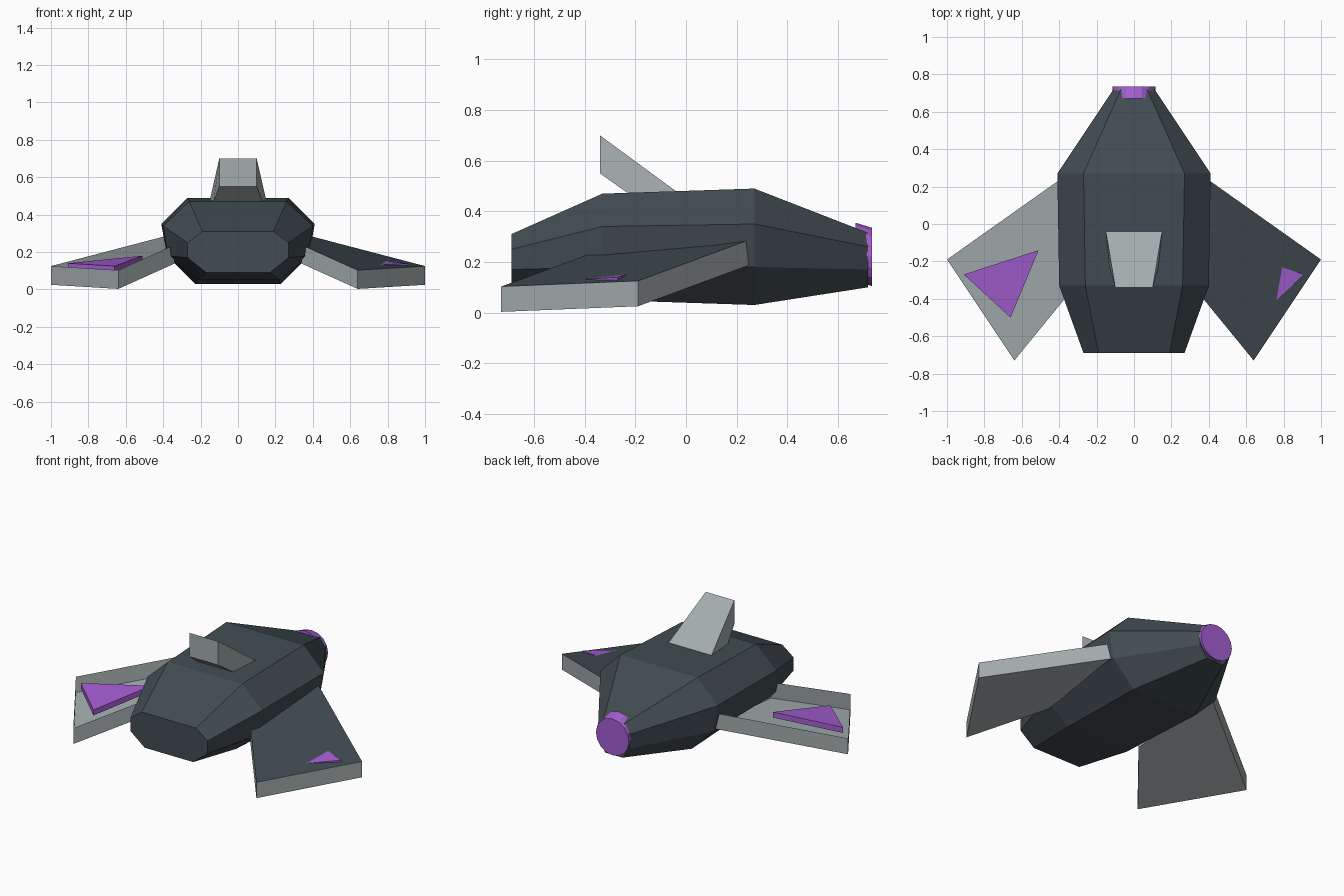
import bpy
import math

if "Cube" in bpy.data.objects:
    bpy.data.objects.remove(bpy.data.objects["Cube"], do_unlink=True)


def material(name, colour):
    mat = bpy.data.materials.new(name)
    mat.use_nodes = True
    mat.diffuse_color = (*colour, 1)
    mat.node_tree.nodes["Principled BSDF"].inputs["Base Color"].default_value = (*colour, 1)
    return mat


SLATE = material("dark_slate", (0.053, 0.073, 0.083))
GREY = material("light_grey", (0.37, 0.42, 0.425))
PURPLE = material("purple", (0.37, 0.112, 0.63))


def loft(name, rings, mats, first_cap=True, last_cap=True):
    """Join matching rings of points with quads, capping the ends."""
    n = len(rings[0])
    verts = [p for ring in rings for p in ring]
    faces = []
    for r in range(len(rings) - 1):
        for i in range(n):
            j = (i + 1) % n
            faces.append((r * n + i, r * n + j, (r + 1) * n + j, (r + 1) * n + i))
    if first_cap:
        faces.append(tuple(reversed(range(n))))
    if last_cap:
        faces.append(tuple(range(len(verts) - n, len(verts))))
    mesh = bpy.data.meshes.new(name)
    mesh.from_pydata(verts, [], faces)
    for mat in mats:
        mesh.materials.append(mat)
    mesh.update()
    obj = bpy.data.objects.new(name, mesh)
    bpy.context.collection.objects.link(obj)
    return obj


def mirrored(points, side):
    """Place points on one side, keeping the winding consistent."""
    pts = [(side * x, y, z) for x, y, z in points]
    return pts if side > 0 else pts[::-1]


def lowered(points, depth):
    return [(x, y, z - depth) for x, y, z in points]


def body_ring(y, bottom, low, high, top):
    """Eight-sided section from four (half width, height) corners."""
    half = [bottom, low, high, top]
    return [(x, y, z) for x, z in half] + [(-x, y, z) for x, z in reversed(half)]


# Fuselage: octagonal sections from nose to tail
loft("fuselage", [ring[::-1] for ring in (
    body_ring(-0.69, (0.17, 0.09), (0.27, 0.17), (0.27, 0.25), (0.19, 0.31)),
    body_ring(-0.33, (0.22, 0.05), (0.375, 0.18), (0.40, 0.34), (0.26, 0.47)),
    body_ring(0.27, (0.23, 0.03), (0.38, 0.18), (0.41, 0.35), (0.27, 0.49)),
    body_ring(0.72, (0.06, 0.10), (0.11, 0.17), (0.11, 0.26), (0.07, 0.315)),
)], [SLATE])

# Engine disc: slightly sheared cylinder at the tail
SIDES, RADIUS = 16, 0.115


def disc_ring(y, z):
    angles = [math.tau * i / SIDES for i in range(SIDES)]
    return [(RADIUS * math.sin(a), y, z + RADIUS * math.cos(a)) for a in angles][::-1]


loft("engine_disc", [disc_ring(0.67, 0.24), disc_ring(0.735, 0.22)], [PURPLE])

# Wings: swept slabs; the left has a dark top skin, the right is an open tray
wing_top = [(0.35, 0.27, 0.295), (0.34, -0.363, 0.238),
            (0.64, -0.73, 0.103), (1.0, -0.19, 0.125)]
marking_top = [(0.51, -0.14, 0.18), (0.66, -0.50, 0.125), (0.91, -0.27, 0.14)]

for label, side in (("left", 1), ("right", -1)):
    top = mirrored(wing_top, side)[::-1]
    top = top[::-1]
    wing = loft(label + "_wing", [lowered(top, 0.10), top], [GREY, SLATE],
                last_cap=side > 0)
    for v in wing.data.vertices:
        v.co.z = max(v.co.z, 0.0)
    if side > 0:
        wing.data.polygons[-1].material_index = 1

    # Triangular marking set into the wing
    marking = mirrored(marking_top, side)
    loft(label + "_wing_marking", [lowered(marking, 0.035), marking], [PURPLE])

# Dorsal fin: tapered blade leaning towards the nose
fin_profile = [(0.15, -0.04, 0.48), (0.10, -0.34, 0.70),
               (0.10, -0.34, 0.55), (0.13, -0.23, 0.472)]
loft("dorsal_fin", [[(-x, y, z) for x, y, z in fin_profile], fin_profile], [GREY])
